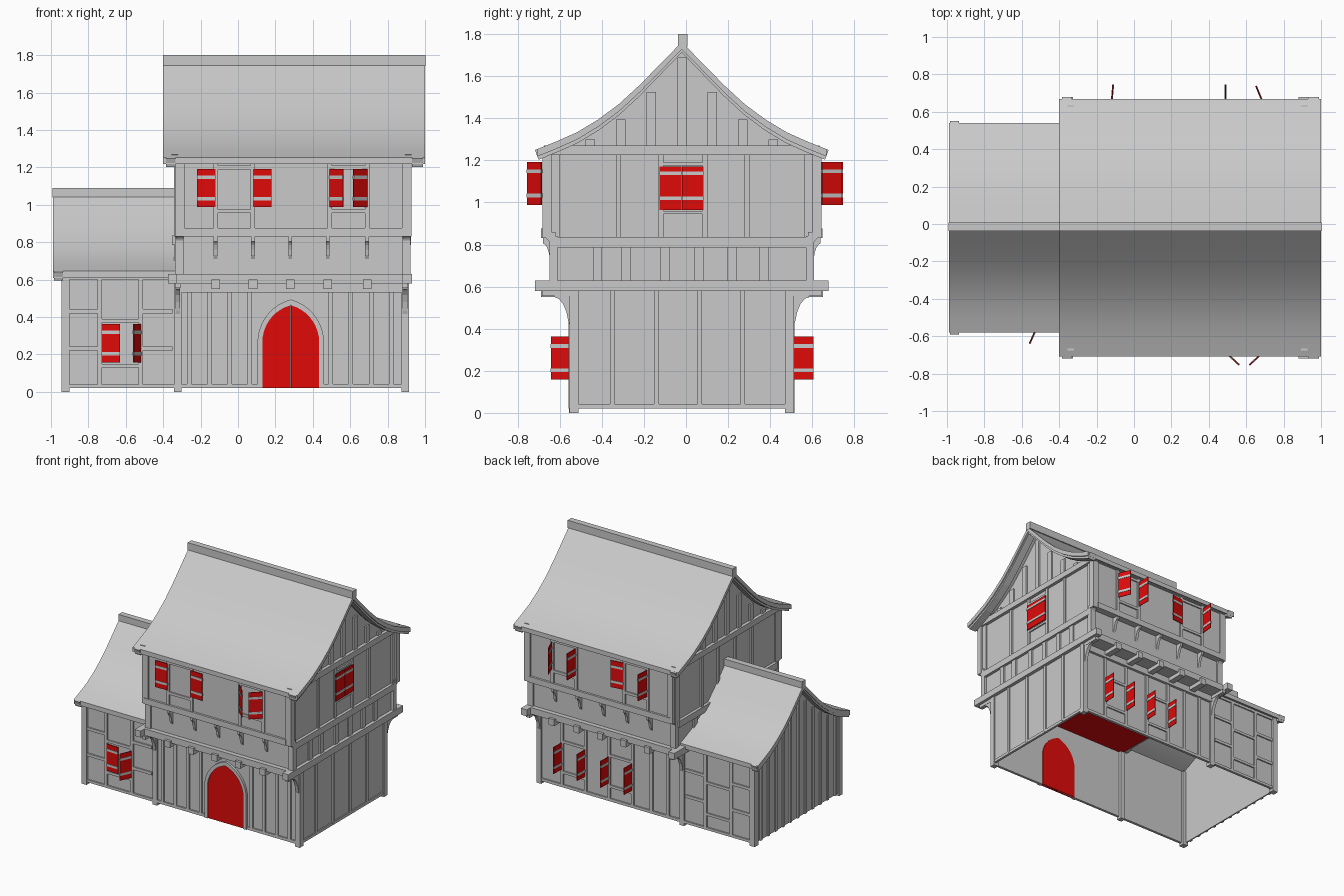
import bpy, bmesh, math
from mathutils import Vector

cube = bpy.data.objects.get("Cube")
if cube:
    bpy.data.objects.remove(cube)


def material(name, colour):
    m = bpy.data.materials.new(name)
    m.use_nodes = True
    m.diffuse_color = (*colour, 1)
    m.node_tree.nodes["Principled BSDF"].inputs["Base Color"].default_value = (*colour, 1)
    return m


GREY = material("plain grey", (0.588, 0.588, 0.588))
RED = material("bright red", (0.75, 0.003, 0.003))
MID = -0.02                       # depth of the ridge line
LEFT, RIGHT, END = -0.33, 0.903, -0.935   # main walls and annex end wall
GROUND, UPPER = 0.52, 0.652       # half depths of the ground and upper walls
parts = {}


def part(name):
    return parts.setdefault(name, bmesh.new())


def beam(name, p, q, width, thick, normal):
    """Rectangular bar from p to q, thick along the normal."""
    p, q, n = Vector(p), Vector(q), Vector(normal).normalized()
    side = n.cross(q - p).normalized() * width / 2
    n = n * thick / 2
    prism_between(name, [p + side + n, p - side + n, p - side - n, p + side - n], q - p)


def prism_between(name, points, offset):
    bm = part(name)
    a = [bm.verts.new(p) for p in points]
    b = [bm.verts.new(Vector(p) + Vector(offset)) for p in points]
    bm.faces.new(a)
    bm.faces.new(b[::-1])
    for i in range(len(a)):
        j = (i + 1) % len(a)
        bm.faces.new((a[j], a[i], b[i], b[j]))


def profile_x(name, pts, x0, x1):
    """Depth and height profile, measured from the ridge line, swept along x."""
    prism_between(name, [(x0, MID + y, z) for y, z in pts], (x1 - x0, 0, 0))


def box(name, x0, x1, y0, y1, z0, z1):
    profile_x(name, ((y0, z0), (y1, z0), (y1, z1), (y0, z1)), x0, x1)


def timber(name, s, half, x0, x1, z0, z1, proud=0.01):
    box(name, x0, x1, s * (half - 0.01), s * (half + proud), z0, z1)


def shutter(s, half, x, z, d, angle, length=0.1):
    """Hinged at x, closing toward d; 0 is closed and 180 fully open."""
    t = math.radians(angle)
    v = Vector((d * math.cos(t), s * math.sin(t), 0))
    n = Vector((-v.y, v.x, 0))
    p = Vector((x, MID + s * (half + 0.014), z))
    beam("shutters", p, p + v * length, 0.205, 0.005, n)
    for dz in (-0.057, 0.058):
        h = Vector((0, 0, dz))
        beam("shutter_straps", p + h, p + h + v * length, 0.018, 0.01, n)


def window_frame(name, s, half, x0, x1, z):
    for x in (x0, x1):
        timber(name, s, half, x - 0.012, x + 0.012, z - 0.16, z + 0.13)
    for dz in (-0.125, 0.11):
        timber(name, s, half, x0, x1, z + dz - 0.01, z + dz + 0.01)


# Curved roofs with ridge beams and bargeboards
CURVE = [(0, 1), (.145, .8), (.29, .6), (.435, .42), (.58, .275), (.725, .157), (.87, .07), (1, 0)]


def curve(half, eave, top, drop=0):
    right = [(d * half, eave + (top - eave) * h - drop) for d, h in CURVE]
    return [(-y, z) for y, z in right[:0:-1]] + right


def roof(name, x0, x1, half, eave, top, ridge, barges):
    profile_x(name, curve(half, eave, top) + curve(half, eave, top, 0.035)[::-1], x0, x1)
    box(name + "_ridge", x0 - 0.002, x1 + 0.002, -0.018, 0.028, top - 0.02, ridge)
    for a, b in barges:
        profile_x(name + "_bargeboards", curve(half + 0.01, eave - 0.004, top - 0.006)
                  + curve(half - 0.008, eave, top, 0.05)[::-1], a, b)


roof("main_roof", -0.4, 1.0, 0.688, 1.253, 1.762, 1.8, [(-0.385, -0.335), (0.93, 0.99)])
roof("annex_roof", -0.99, -0.33, 0.56, 0.645, 1.06, 1.09, [(-0.985, -0.935)])

# Walls: hollow ground floor, jettied middle band, upper floor with gables
for s in (-1, 1):
    timber("ground_walls", s, GROUND, LEFT, RIGHT, 0.02, 0.58, 0)
    timber("annex_walls", s, GROUND, END, LEFT, 0.02, 0.625, 0)
box("ground_walls", RIGHT - 0.01, RIGHT, -GROUND, GROUND, 0.02, 0.58)
profile_x("annex_walls", [(-GROUND, 0.02)] + curve(GROUND, 0.625, 1.025)
          + [(GROUND, 0.02)], END, END + 0.01)
box("ceiling", LEFT, RIGHT - 0.01, -0.51, 0.51, 0.565, 0.574)
box("middle_walls", LEFT, RIGHT, -0.615, 0.615, 0.58, 0.84)
profile_x("upper_walls", [(-UPPER, 0.83)] + curve(UPPER, 1.23, 1.727)
          + [(UPPER, 0.83)], LEFT, RIGHT)

WINDOWS = ((-0.12, 0.08), (0.49, 0.69))
JOISTS = (-0.12, 0.08, 0.28, 0.48, 0.69)


def bracket(x, s, half, reach, z0, z1, w):
    """Curved knee bracket under an overhang."""
    pts = [(s * half, z1), (s * half, z0)]
    for i in range(1, 6):
        a = i / 5 * math.pi / 2
        pts.append((s * (half + 0.015 + (reach - 0.015) * (1 - math.cos(a))),
                    z0 + (z1 - z0 - 0.025) * math.sin(a)))
    profile_x("brackets", pts + [(s * (half + reach), z1)], x - w / 2, x + w / 2)


for s in (-1, 1):
    # Long beams, jetty joists and corner posts
    box("jetty_beams", LEFT, 0.93, s * 0.605, s * 0.65, 0.58, 0.63)
    box("jetty_beams", -0.32, 0.885, s * 0.61, s * 0.668, 0.83, 0.875)
    box("eave_plates", LEFT, 0.92, s * 0.635, s * 0.67, 1.22, 1.25)
    timber("ground_timbers", s, GROUND, LEFT, RIGHT, 0.53, 0.58, 0.02)
    for x in JOISTS:
        box("joists", x - 0.023, x + 0.023, s * 0.515, s * 0.67, 0.55, 0.6)
        bracket(x, s, 0.61, 0.05, 0.7, 0.83, 0.02)
    for x, outer in ((-0.322, -0.35), (0.893, 0.905)):
        box("joists", outer - 0.025, outer + 0.025, s * 0.45, s * 0.698, 0.58, 0.63)
        bracket(x, s, GROUND, 0.085, 0.38, 0.575, 0.025)
        box("joists", x - 0.015, x + 0.015, s * GROUND, s * 0.665, 0.555, 0.58)
        box("corner_posts", x - 0.02, x + 0.02, s * 0.49, s * 0.533, 0, 0.58)
        box("corner_posts", x - 0.015, x + 0.035, s * 0.62, s * 0.663, 0.83, 1.23)
        bracket(x + 0.01, s, 0.6, 0.06, 0.75, 0.86, 0.04)
        box("corner_posts", x - 0.015, x + 0.03, s * 0.59, s * 0.628, 0.62, 0.84)
    # Upper floor framing
    for w in WINDOWS:
        window_frame("upper_timbers", s, UPPER, *w, 1.09)
        for x in w:
            timber("upper_timbers", s, UPPER, x - 0.012, x + 0.012, 0.87, 1.23)
    # Annex framing: posts and rails
    for x in (-0.74, -0.52):
        timber("annex_timbers", s, GROUND, x - 0.012, x + 0.012, 0.02, 0.62)
    for x0, x1 in ((-0.92, -0.74), (-0.52, -0.35)):
        for z in (0.22, 0.42):
            timber("annex_timbers", s, GROUND, x0, x1, z, z + 0.022)
    for z in (0.02, 0.6):
        timber("annex_timbers", s, GROUND, END, LEFT, z, z + 0.02)
    for z in (0.13, 0.37):
        timber("annex_timbers", s, GROUND, -0.74, -0.52, z, z + 0.02)
    box("annex_posts", -0.945, -0.9, s * 0.49, s * 0.535, 0, 0.62)

# Ground floor studs and sills: planked front, windowed back
DOOR, FRONT = 0.282, MID - GROUND
for i in range(11):
    x = -0.26 + i * 0.108
    if not 0.09 < x < 0.47:
        timber("ground_timbers", -1, GROUND, x - 0.012, x + 0.012, 0.03, 0.55)
for s, x0, x1 in ((1, LEFT, RIGHT), (-1, LEFT, DOOR - 0.17), (-1, DOOR + 0.17, RIGHT)):
    timber("ground_timbers", s, GROUND, x0, x1, 0.02, 0.042)
for x in (-0.2, -0.06, 0.1, 0.3, 0.5, 0.7):
    timber("ground_timbers", 1, GROUND, x - 0.012, x + 0.012, 0.03, 0.55)
for x0, x1 in ((0.1, 0.3), (0.5, 0.7)):
    window_frame("ground_timbers", 1, GROUND, x0, x1, 0.26)
    shutter(1, GROUND, x0, 0.26, 1, 88, 0.092)
    shutter(1, GROUND, x1, 0.26, -1, 92, 0.092)

# Opened shutters
for s, angles in ((-1, (178, 178, 43, 43)), (1, (85, 172, 90, 68))):
    for i, angle in enumerate(angles):
        shutter(s, UPPER, WINDOWS[i // 2][i % 2], 1.09, 1 - 2 * (i % 2), angle)
shutter(-1, GROUND, -0.73, 0.26, 1, 2)
shutter(-1, GROUND, -0.52, 0.26, -1, 66, 0.095)

# Side walls: posts, rails, gable planks
for wall, out in ((RIGHT, 1), (LEFT, -1)):
    def strip(name, y0, y1, z0, z1, proud=0.012):
        box(name, wall - out * 0.01, wall + out * proud, y0, y1, z0, z1)
    strip("side_rails", -0.655, 0.655, 1.225, 1.27, 0.025)
    strip("side_rails", -0.595, 0.6, 0.785, 0.835, 0.022)
    strip("side_rails", -0.65, 0.65, 0.58, 0.63, 0.027)
    for y in (-0.61, -0.3, -0.1, 0.11, 0.31, 0.61):
        w = 0.028 if abs(y) > 0.6 else 0.012
        strip("side_posts", y - w, y + w, 0.83, 1.23)
    for y in (-0.4, -0.265, -0.08, 0.08, 0.24, 0.39):
        strip("side_posts", y - 0.022, y + 0.022, 0.63, 0.79)
    for i in range(-3, 4):
        y = i * 0.145
        top = 1.7 - abs(y) * 1.27 + y * y * 0.85
        strip("gable_planks", y - 0.022, y + 0.022, 1.26, top - 0.01)
for y in (-0.33, -0.12, 0.085, 0.29):
    box("ground_timbers", RIGHT - 0.01, RIGHT + 0.01, y - 0.011, y + 0.011, 0.03, 0.58)
box("ground_timbers", RIGHT - 0.01, RIGHT + 0.008, -0.52, 0.52, 0.02, 0.042)
for i in range(-5, 6):
    y = i * 0.09
    top = 0.99 - abs(y) * 1.2 + y * y * 0.9
    box("annex_planks", END - 0.01, END, y - 0.011, y + 0.011, 0.02, top)

# Closed gable window
for y0, y1 in ((-0.106, -0.001), (0.001, 0.104)):
    box("shutters", 0.915, 0.922, y0, y1, 0.965, 1.17)
    for z in (1.012, 1.13):
        box("shutter_straps", 0.915, 0.926, y0, y1, z, z + 0.017)
for z in (0.945, 1.175):
    box("side_posts", 0.89, 0.914, -0.1, 0.11, z, z + 0.015)


# Arched double door with frame
def half_arch(w, spring):
    """Slightly pointed arch, from the foot up to the tip."""
    shift = 0.35 * w
    radius, tip = w + shift, math.acos(0.35 / 1.35)
    arc = [(radius * math.cos(a) - shift, spring + radius * math.sin(a))
           for a in (tip * i / 9 for i in range(10))]
    return [(w, 0.02)] + arc


outer, inner = half_arch(0.178, 0.262), half_arch(0.152, 0.265)
for side in (-1, 1):
    leaf = [(0.001, 0.02)] + inner[:-1] + [(0.001, inner[-1][1])]
    prism_between("door", [(DOOR + side * x, FRONT - 0.01, z) for x, z in leaf], (0, 0.025, 0))
    for i in range(len(outer) - 1):
        quad = (outer[i], outer[i + 1], inner[i + 1], inner[i])
        prism_between("door_frame", [(DOOR + side * x, FRONT - 0.018, z) for x, z in quad],
                      (0, 0.023, 0))

# Turn every part into an object
for name, bm in parts.items():
    bmesh.ops.recalc_face_normals(bm, faces=bm.faces)
    mesh = bpy.data.meshes.new(name)
    bm.to_mesh(mesh)
    bm.free()
    mesh.materials.append(RED if name in ("shutters", "door", "ceiling") else GREY)
    ob = bpy.data.objects.new(name, mesh)
    bpy.context.collection.objects.link(ob)
    if name.endswith("roof"):
        bpy.ops.object.select_all(action="DESELECT")
        ob.select_set(True)
        bpy.context.view_layer.objects.active = ob
        bpy.ops.object.shade_smooth_by_angle(angle=math.radians(30))
